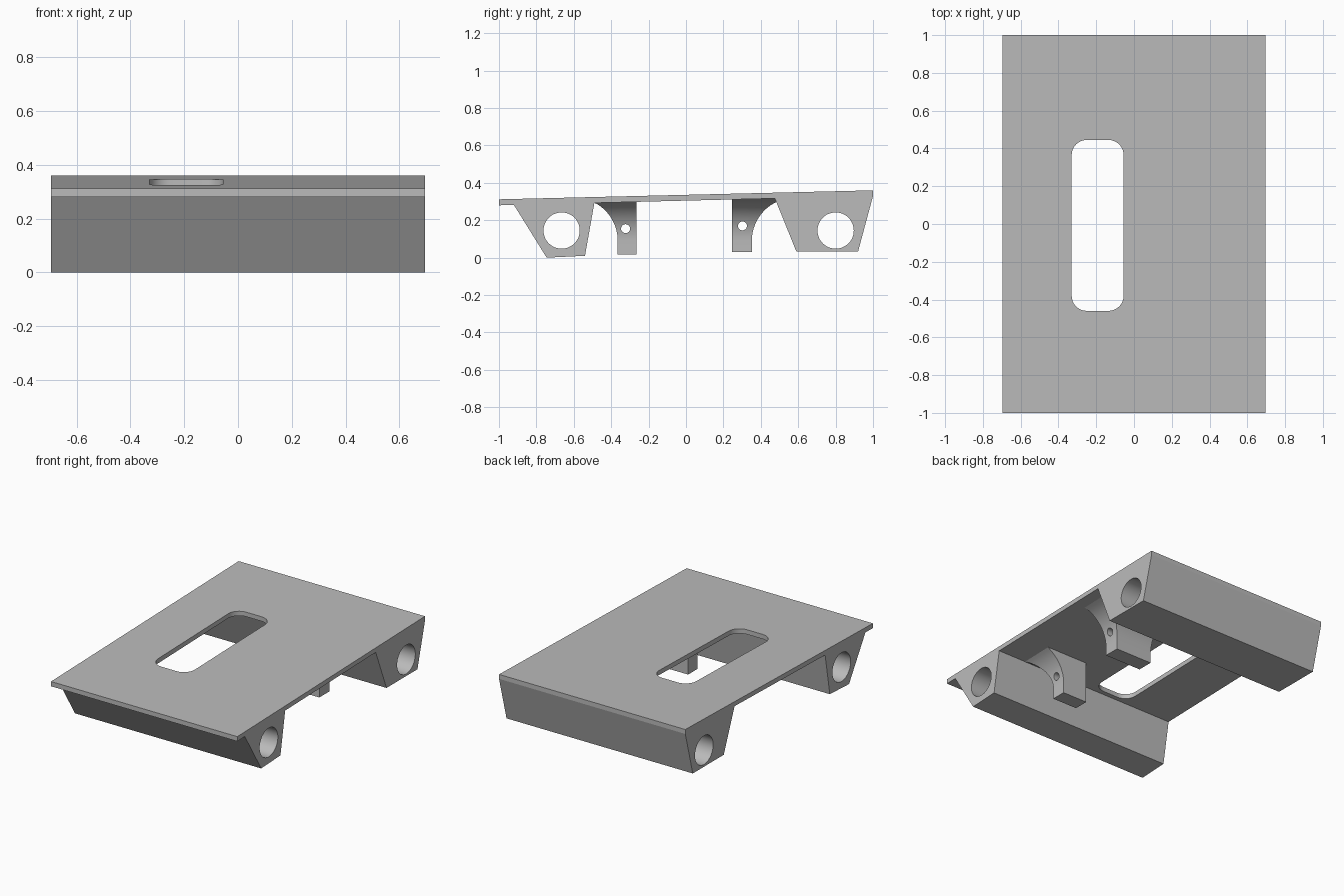
import bpy, bmesh, math
from mathutils import Vector

cube = bpy.data.objects.get("Cube")
if cube:
    bpy.data.objects.remove(cube, do_unlink=True)

HALF_WIDTH = 0.695

grey = bpy.data.materials.new("plain grey")
grey.use_nodes = True
grey.diffuse_color = (0.5, 0.5, 0.5, 1)
grey.node_tree.nodes["Principled BSDF"].inputs["Base Color"].default_value = (0.5, 0.5, 0.5, 1)


def underside(y):
    """Height of the sloping plate's lower face."""
    return 0.28 + 0.025 * (y + 1)


def loft(name, rings):
    """Skin a stack of equal rings and cap both ends."""
    bm = bmesh.new()
    loops = [[bm.verts.new(p) for p in ring] for ring in rings]
    for a, b in zip(loops, loops[1:]):
        for i in range(len(a)):
            j = (i + 1) % len(a)
            bm.faces.new((a[i], a[j], b[j], b[i]))
    bm.faces.new(loops[0])
    bm.faces.new(loops[-1])
    bmesh.ops.recalc_face_normals(bm, faces=bm.faces)
    mesh = bpy.data.meshes.new(name)
    bm.to_mesh(mesh)
    bm.free()
    obj = bpy.data.objects.new(name, mesh)
    mesh.materials.append(grey)
    bpy.context.collection.objects.link(obj)
    return obj


def extrude_x(name, profile, half=HALF_WIDTH):
    return loft(name, [[(x, y, z) for y, z in profile] for x in (-half, half)])


def circle(y, z, radius, steps):
    turn = 2 * math.pi / steps
    return [(y + radius * math.cos(i * turn), z + radius * math.sin(i * turn))
            for i in range(steps)]


def activate(obj):
    bpy.ops.object.select_all(action="DESELECT")
    obj.select_set(True)
    bpy.context.view_layer.objects.active = obj


def cut(obj, cutter):
    cutter.hide_render = True
    mod = obj.modifiers.new("cut", "BOOLEAN")
    mod.operation = "DIFFERENCE"
    mod.solver = "EXACT"
    mod.object = cutter
    activate(obj)
    bpy.ops.object.modifier_apply(modifier=mod.name)
    bpy.data.objects.remove(cutter, do_unlink=True)
    activate(obj)
    bpy.ops.object.shade_smooth_by_angle(angle=math.radians(30))


# Sloping top plate with a rounded slot
plate = extrude_x("top_plate", [(-1, underside(-1)), (1, underside(1)), (1, 0.36), (-1, 0.312)])
low, high, radius = Vector((-0.33, -0.46)), Vector((-0.055, 0.445)), 0.08
slot = []
for k, (cx, cy) in enumerate([(high.x - radius, high.y - radius), (low.x + radius, high.y - radius),
                              (low.x + radius, low.y + radius), (high.x - radius, low.y + radius)]):
    for i in range(9):
        a = math.pi / 2 * (k + i / 8)
        slot.append((cx + radius * math.cos(a), cy + radius * math.sin(a)))
cut(plate, loft("slot_cutter", [[(x, y, z) for x, y in slot] for z in (0.2, 0.5)]))

# Tapered full-width legs, bored from end to end
front = [(-0.92, underside(-0.92)), (-0.745, 0), (-0.54, 0.01), (-0.49, underside(-0.49))]
back = [(0.475, underside(0.475)), (0.59, 0.033), (0.92, 0.033), (1, underside(1))]
for name, profile, bore_y in (("front_leg", front, -0.665), ("back_leg", back, 0.8)):
    leg = extrude_x(name, profile)
    cut(leg, extrude_x("bore_cutter", circle(bore_y, 0.145, 0.097, 48), 1))


# Small brackets, flared outward and toward one end where they meet the plate
def bracket(name, inner, outer, x0, x1, foot_z, hole_y, hole_z):
    side = math.copysign(1, outer)
    flare_r, flare_z = 0.23, 0.09
    top_angle = math.asin((underside(outer) - flare_z) / flare_r)
    levels = [(foot_z, 0)]
    for i in range(15):
        a = top_angle * i / 14
        levels.append((flare_z + flare_r * math.sin(a), flare_r * (1 - math.cos(a))))
    rings = []
    for z, spread in levels:
        y_out, x_out = outer + side * spread, x1 + spread
        ring = [(x0, inner), (x_out, inner), (x_out, y_out), (x0, y_out)]
        # the last ring follows the plate's slope
        rings.append([(x, y, underside(y) if z == levels[-1][0] else z) for x, y in ring])
    obj = loft(name, rings)
    cut(obj, extrude_x("pin_cutter", circle(hole_y, hole_z, 0.024, 24), 1))


bracket("front_bracket", -0.265, -0.365, 0.17, 0.355, 0.016, -0.323, 0.155)
bracket("back_bracket", 0.245, 0.352, 0.16, 0.435, 0.031, 0.302, 0.17)
